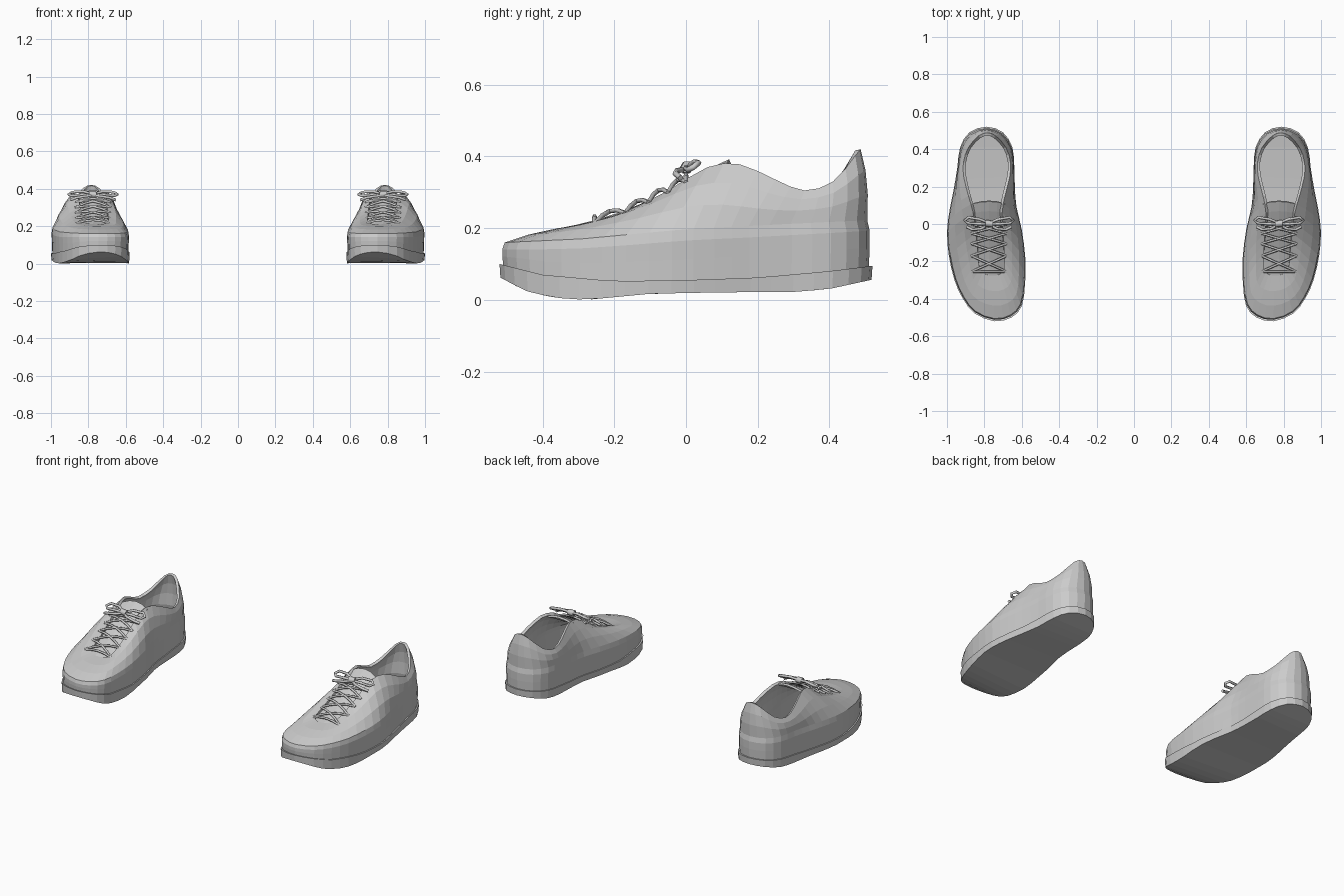
import bpy, math
from mathutils import Vector

if "Cube" in bpy.data.objects:
    bpy.data.objects.remove(bpy.data.objects["Cube"])

# matched control loops of the right shoe: heel -> outer side -> toe -> inner side
OUTLINE = [(.787, .52), (.88, .49), (.93, .41), (.945, .30), (.965, .18), (.985, .08),
           (1.0, -.04), (.99, -.17), (.96, -.30), (.915, -.40), (.85, -.48), (.745, -.52),
           (.655, -.50), (.60, -.44), (.583, -.33), (.58, -.19), (.60, -.03), (.628, .09),
           (.637, .20), (.64, .31), (.65, .41), (.70, .49)]
TOPLINE = [(.785, .487, .42), (.83, .472, .402), (.885, .41, .33), (.912, .33, .305),
           (.91, .25, .335), (.885, .15, .378), (.86, .06, .37), (.845, -.05, .305),
           (.835, -.15, .255), (.825, -.24, .222), (.79, -.27, .212), (.755, -.275, .21),
           (.72, -.27, .212), (.695, -.24, .222), (.695, -.15, .255), (.70, -.05, .305),
           (.705, .06, .37), (.69, .15, .378), (.665, .25, .335), (.66, .33, .305),
           (.685, .41, .33), (.74, .472, .402)]


def refine(loop):
    """Double the points of a closed loop with smooth midpoints."""
    p = [Vector(v) for v in loop]
    n, out = len(p), []
    for i in range(n):
        a, b, c, d = p[i - 1], p[i], p[(i + 1) % n], p[(i + 2) % n]
        out += [b, (9 * (b + c) - a - d) / 16]
    return out


def interp(table, v):
    for (a, fa), (b, fb) in zip(table, table[1:]):
        if v <= b:
            t = max(0, (v - a) / (b - a))
            return fa + (fb - fa) * t
    return table[-1][1]


def sole_bottom(y):
    return interp([(-.52, .062), (-.45, .025), (-.37, .006), (-.28, 0), (-.1, .017),
                   (.1, .021), (.3, .022), (.4, .03), (.52, .056)], y)


def sole_top(y):
    return interp([(-.52, .10), (-.4, .07), (-.2, .052), (0, .055), (.2, .062),
                   (.4, .08), (.52, .095)], y)


def crease(y):
    return interp([(-.52, .148), (-.3, .158), (0, .185), (.3, .2), (.52, .21)], y)


def throat(y):
    return interp([(-.28, .212), (-.15, .257), (-.05, .307), (.06, .37), (.12, .398)], y)


def inset(p, sx, sy):
    return Vector((.785 + (p.x - .785) * sx, p.y * sy))


def add_mesh(name, verts, faces, thickness=0):
    me = bpy.data.meshes.new(name)
    me.from_pydata([tuple(v) for v in verts], [], faces)
    ob = bpy.data.objects.new(name, me)
    bpy.context.collection.objects.link(ob)
    if thickness:
        s = ob.modifiers.new("thickness", 'SOLIDIFY')
        s.thickness, s.offset = thickness, -1
    ob.modifiers.new("pair", 'MIRROR').use_mirror_merge = False
    return ob


def loft(rings):
    n = len(rings[0])
    verts = [v for r in rings for v in r]
    faces = [(k * n + i, k * n + n + i, k * n + n + (i + 1) % n, k * n + (i + 1) % n)
             for k in range(len(rings) - 1) for i in range(n)]
    return verts, faces


def cap(n, base, up):
    """Strip cap joining the two sides of a ring, heel to toe."""
    fs = []
    for i in range(n // 2):
        f = [base + i, base + i + 1, base + n - i - 1, base + (n - i) % n]
        f = list(dict.fromkeys(f))
        fs.append(tuple(reversed(f)) if up else tuple(f))
    return fs


outline, topline = refine(OUTLINE), refine(TOPLINE)
N = len(outline)

# sole, whose top face is also the floor inside the shoe
low = [Vector((*inset(p, .985, .995), sole_bottom(p.y))) for p in outline]
high = [Vector((*p, sole_top(p.y))) for p in outline]
verts, faces = loft([low, high])
add_mesh("sole", verts, faces + cap(N, 0, False) + cap(N, N, True))

# upper: side wall up to the crease, then leaning in to the collar and lace opening
wall = []
for sx, sy, t in ((.965, .98, -.06), (.975, .985, .45), (.985, .985, .85), (.96, .972, 1.0)):
    ring = []
    for p in outline:
        z0, z1 = sole_top(p.y), crease(p.y)
        ring.append(Vector((*inset(p, sx, sy), z0 + (z1 - z0) * t + (.012 if t == 1 else 0))))
    wall.append(ring)
for t in (.33, .67):
    ring = []
    for a, b in zip(wall[3], topline):
        p = a.lerp(b, t)
        out = Vector((a.x - .785, a.y * .3, 0)) * .05
        ring.append(p + out + Vector((0, 0, .006)))
    wall.append(ring)
wall.append(topline)
verts, faces = loft(wall)
add_mesh("upper", verts, faces, .016)

# tongue under the laces
cols, rows = 5, 9
verts = []
for r in range(rows):
    y = -.29 + .41 * r / (rows - 1)
    for c in range(cols):
        u = c / (cols - 1) * 2 - 1
        verts.append((.775 + u * .085, y - .012 * u * u, throat(y) - .006 - .022 * u * u))
faces = [(r * cols + c, r * cols + c + 1, r * cols + cols + c + 1, r * cols + cols + c)
         for r in range(rows - 1) for c in range(cols - 1)]
add_mesh("tongue", verts, faces, .012)


def add_cord(name, paths, radius=.0065):
    """Thin tubes through the given points, made for both shoes."""
    cu = bpy.data.curves.new(name, 'CURVE')
    cu.dimensions, cu.bevel_depth, cu.bevel_resolution = '3D', radius, 1
    cu.use_fill_caps = True
    for side in (1, -1):
        for pts in paths:
            sp = cu.splines.new('POLY')
            sp.points.add(len(pts) - 1)
            for q, (x, y, z) in zip(sp.points, pts):
                q.co = (side * (.775 + x), y, z, 1)
    bpy.context.collection.objects.link(bpy.data.objects.new(name, cu))


# criss-cross laces
eyelets = [-.255, -.17, -.105, -.05, .0]


def lace(y0, y1, s):
    pts = []
    for k in range(5):
        u = k / 2 - 1
        y = y0 + (y1 - y0) * k / 4
        pts.append((s * u * .095, y, throat(y) + .012 - .02 * u * u))
    return pts


paths = [lace(eyelets[0], eyelets[0], 1), lace(eyelets[-1], eyelets[-1], 1)]
for a, b in zip(eyelets, eyelets[1:]):
    paths += [lace(a, b, 1), lace(a, b, -1)]
add_cord("laces", paths)

# bow with two loops and two loose ends
bow = []
for s in (1, -1):
    bow.append([(0, .005, .37), (s * .05, .025, .385), (s * .11, .035, .382), (s * .13, .02, .37),
                (s * .115, .005, .362), (s * .05, 0, .368), (0, 0, .365)])
    bow.append([(0, 0, .365), (s * .04, -.025, .36), (s * .09, -.03, .352), (s * .12, -.015, .34)])
add_cord("bow", bow, .008)
add_cord("bow_knot", [[(-.02, 0, .368), (.02, .004, .37)]], .018)
